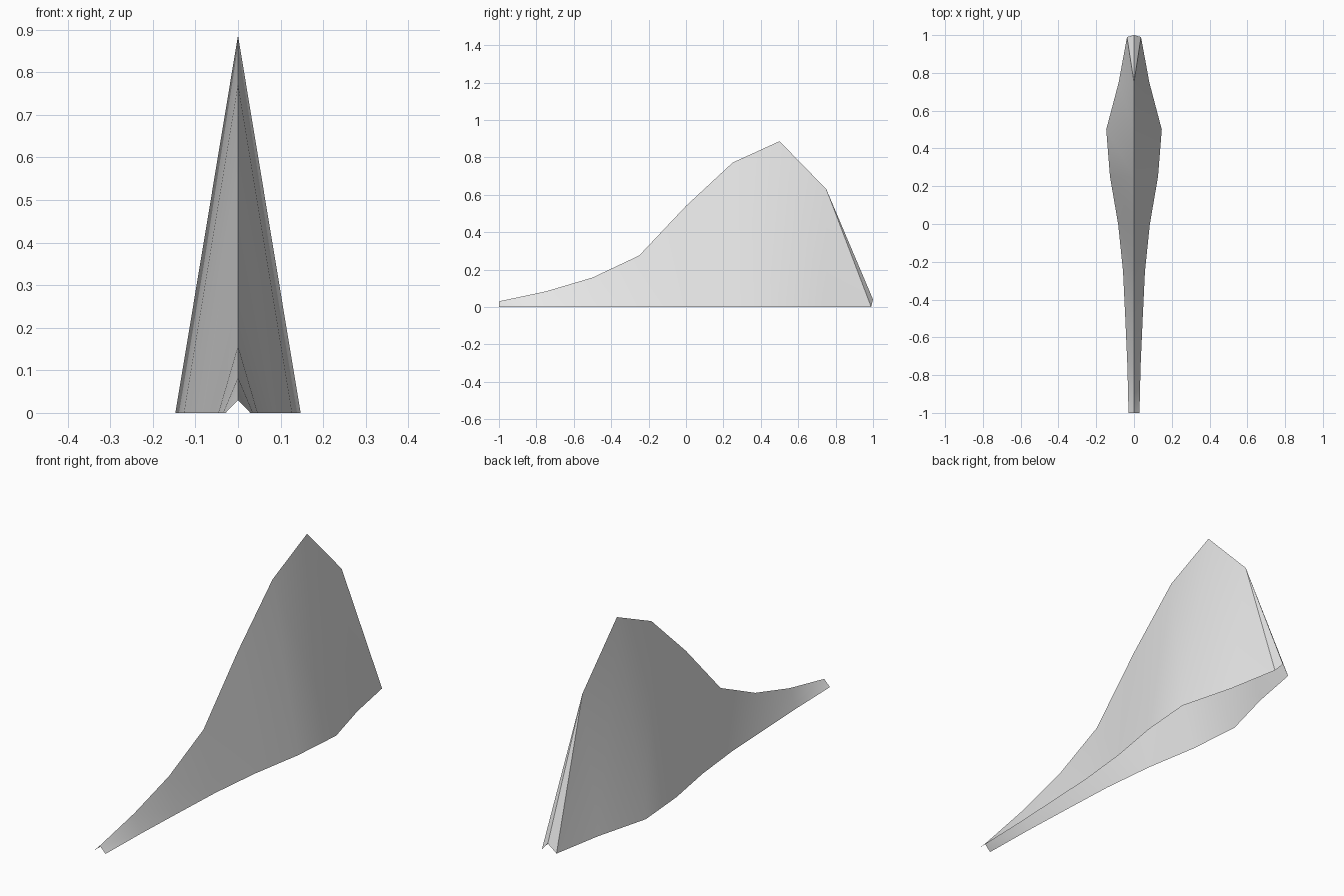
import bpy
import bmesh
import math

# Remove the default object
cube = bpy.data.objects.get("Cube")
if cube:
    bpy.data.objects.remove(cube, do_unlink=True)

# Plain light grey material
grey = bpy.data.materials.new("light_grey")
grey.use_nodes = True
colour = (0.8, 0.8, 0.8, 1.0)
grey.diffuse_color = colour
grey.node_tree.nodes["Principled BSDF"].inputs["Base Color"].default_value = colour

# Evenly spaced sections from front to back: (ridge height, half width at base)
SECTIONS = [(0.03, 0.029), (0.083, 0.035), (0.157, 0.046), (0.275, 0.058),
            (0.54, 0.084), (0.772, 0.127), (0.886, 0.147), (0.63, 0.081),
            (0.04, 0.037)]

bm = bmesh.new()
ridge, left_edge, right_edge = [], [], []
last = len(SECTIONS) - 1
for i, (height, half_width) in enumerate(SECTIONS):
    y = -1 + 2 * i / last
    base_y = y - 0.01 if i == last else y
    ridge.append(bm.verts.new((0, y, height)))
    left_edge.append(bm.verts.new((half_width, base_y, 0)))
    right_edge.append(bm.verts.new((-half_width, base_y, 0)))


# One thin wall on each side of the ridge, open below and at both ends
def add_wall(edge, flip):
    for i in range(last):
        for tri in ((ridge[i], edge[i], edge[i + 1]),
                    (ridge[i], edge[i + 1], ridge[i + 1])):
            bm.faces.new(tri[::-1] if flip else tri)


add_wall(left_edge, False)
add_wall(right_edge, True)

mesh = bpy.data.meshes.new("folded_fin")
bm.to_mesh(mesh)
bm.free()
mesh.materials.append(grey)
fin = bpy.data.objects.new("folded_fin", mesh)
bpy.context.collection.objects.link(fin)

# Smooth walls with a crisp ridge
bpy.ops.object.select_all(action='DESELECT')
fin.select_set(True)
bpy.context.view_layer.objects.active = fin
bpy.ops.object.shade_smooth_by_angle(angle=math.radians(30))
